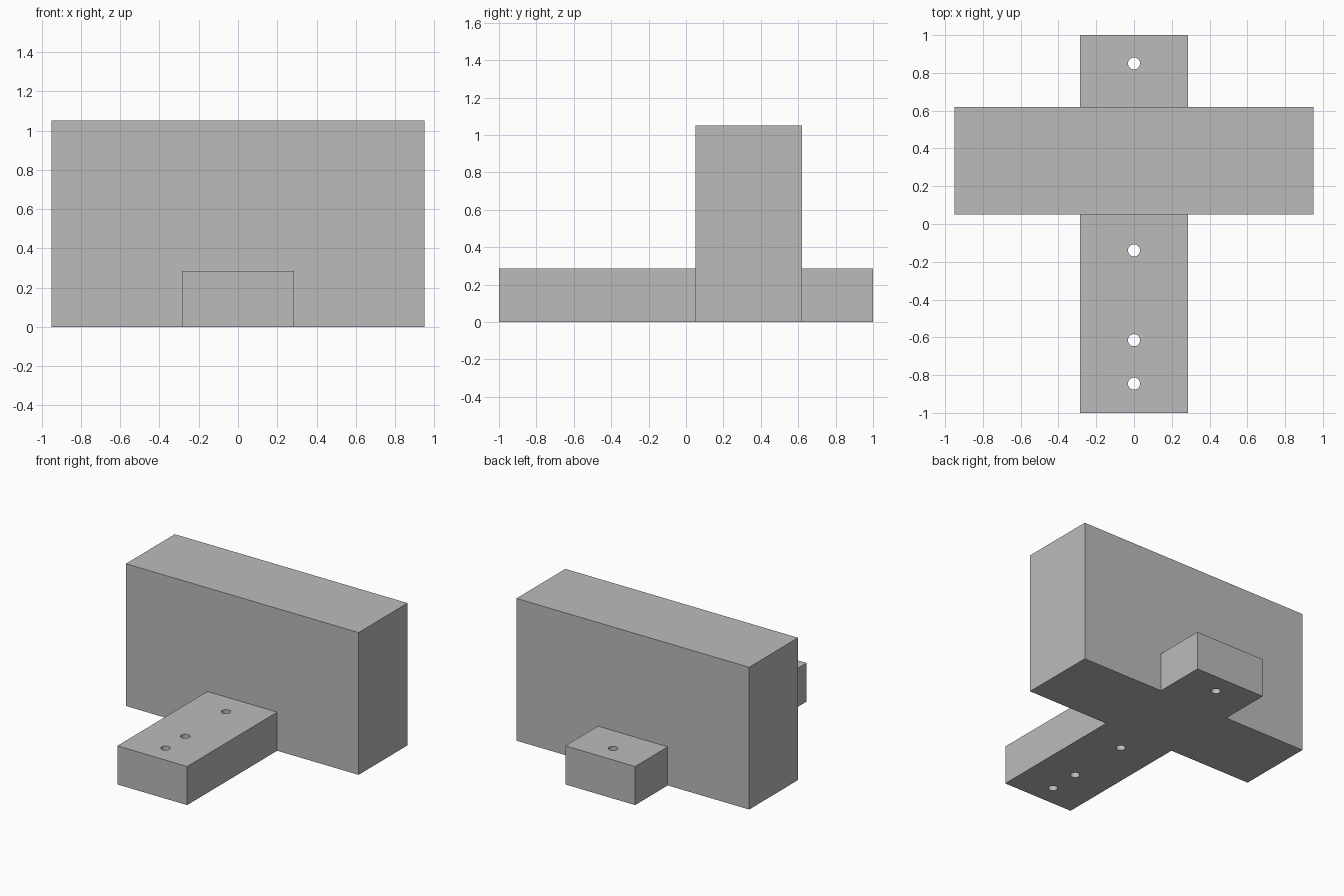
import bpy
import math

cube = bpy.data.objects.get("Cube")
if cube:
    bpy.data.objects.remove(cube, do_unlink=True)

grey = bpy.data.materials.new("plain grey")
grey.use_nodes = True
colour = (0.5, 0.5, 0.5, 1)
grey.diffuse_color = colour
grey.node_tree.nodes["Principled BSDF"].inputs["Base Color"].default_value = colour


def box(name, width, y0, y1, height):
    """Box centred on x, standing on the ground."""
    bpy.ops.mesh.primitive_cube_add(size=1, location=(0, (y0 + y1) / 2, height / 2))
    ob = bpy.context.object
    ob.name = name
    ob.scale = (width, y1 - y0, height)
    bpy.ops.object.transform_apply(location=True, rotation=False, scale=True)
    ob.data.materials.append(grey)
    return ob


def combine(target, other, operation):
    """Apply a boolean, then discard the helper object."""
    mod = target.modifiers.new(operation.title(), "BOOLEAN")
    mod.operation = operation
    mod.solver = "EXACT"
    mod.object = other
    bpy.context.view_layer.objects.active = target
    bpy.ops.object.modifier_apply(modifier=mod.name)
    bpy.data.objects.remove(other, do_unlink=True)


# Low bar running front to back, joined with the tall cross block
body = box("bar_with_cross_block", 0.57, -1, 1, 0.285)
combine(body, box("cross_block", 1.9, 0.05, 0.62, 1.05), "UNION")

# Screw holes through the bar
for y in (-0.845, -0.615, -0.14, 0.85):
    bpy.ops.mesh.primitive_cylinder_add(vertices=32, radius=0.032, depth=1,
                                        location=(0, y, 0.14))
    drill = bpy.context.object
    drill.hide_render = True
    drill.data.materials.append(grey)
    combine(body, drill, "DIFFERENCE")

# Round hole walls, crisp box edges
bpy.ops.object.select_all(action="DESELECT")
body.select_set(True)
bpy.context.view_layer.objects.active = body
bpy.ops.object.shade_smooth_by_angle(angle=math.radians(30))
